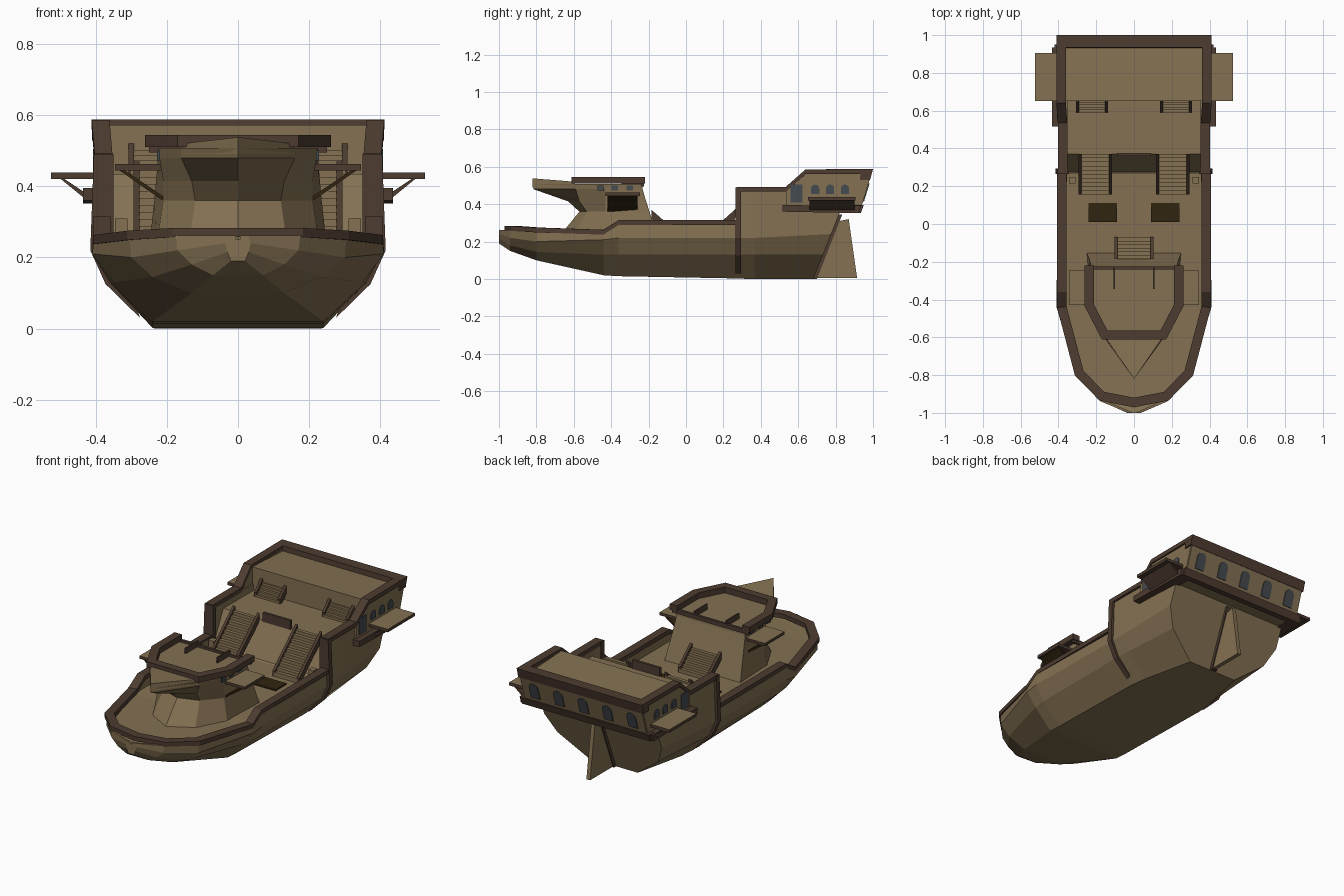
import bpy, bmesh, math
from mathutils import Vector

if "Cube" in bpy.data.objects:
    bpy.data.objects.remove(bpy.data.objects["Cube"])


def material(name, rgb):
    m = bpy.data.materials.new(name)
    m.diffuse_color = (*rgb, 1)
    m.use_nodes = True
    m.node_tree.nodes["Principled BSDF"].inputs["Base Color"].default_value = m.diffuse_color
    return m


TAN = material("tan planks", (0.23, 0.165, 0.085))
BROWN = material("dark brown trim", (0.075, 0.045, 0.03))
GLASS = material("grey glass", (0.06, 0.07, 0.08))
BLACK = material("hatch black", (0.03, 0.018, 0.005))


def make(name, bm, *mats):
    bmesh.ops.recalc_face_normals(bm, faces=bm.faces)
    me = bpy.data.meshes.new(name)
    bm.to_mesh(me)
    bm.free()
    for m in mats:
        me.materials.append(m)
    ob = bpy.data.objects.new(name, me)
    bpy.context.collection.objects.link(ob)
    return ob


def add_loft(bm, rings):
    vs = [[bm.verts.new(p) for p in r] for r in rings]
    n = len(vs[0])
    for a, b in zip(vs, vs[1:]):
        for i in range(n):
            j = (i + 1) % n
            bm.faces.new((a[i], a[j], b[j], b[i]))
    bm.faces.new(vs[0])
    bm.faces.new(vs[-1])


def loft(name, rings, mat):
    bm = bmesh.new()
    add_loft(bm, rings)
    return make(name, bm, mat)


def prism_x(name, yz, x0, x1, mat):
    return loft(name, [[(x, y, z) for y, z in yz] for x in (x0, x1)], mat)


def prism_y(name, xz, y0, y1, mat):
    return loft(name, [[(x, y, z) for x, z in xz] for y in (y0, y1)], mat)


def add_box(bm, x0, x1, y0, y1, z0, z1):
    add_loft(bm, [[(x0, y0, z), (x1, y0, z), (x1, y1, z), (x0, y1, z)] for z in (z0, z1)])


def box(name, x0, x1, y0, y1, z0, z1, mat, top=None):
    bm = bmesh.new()
    add_box(bm, x0, x1, y0, y1, z0, z1)
    ob = make(name, bm, mat, *([top] if top else []))
    if top:
        for p in ob.data.polygons:
            p.material_index = int(p.normal.z > 0.9)
    return ob


def rail(name, half, w, h, mat=BROWN):
    """Rectangular strip swept along a mirrored path with mitred plan corners."""
    pts = [Vector(p) for p in half]
    pts += [Vector((-p.x, p.y, p.z)) for p in reversed(pts) if p.x > 1e-4]
    rings = []
    for i, p in enumerate(pts):
        d1 = (p - pts[i - 1]) if i else pts[1] - p
        d2 = (pts[i + 1] - p) if i < len(pts) - 1 else d1
        a, b = [Vector((-d.y, d.x, 0)).normalized() for d in (d1, d2)]
        s = (a + b).normalized()
        s *= w / 2 / max(s.dot(a), 0.5)
        u = Vector((0, 0, h / 2))
        rings.append([p + s + u, p - s + u, p - s - u, p + s - u])
    return loft(name, rings, mat)


def window(name, c, U, V, w, h, arch=True):
    U, V = Vector(U).normalized(), Vector(V).normalized()
    N = U.cross(V)
    uv = [(-w / 2, 0), (w / 2, 0)]
    if arch:
        uv += [(w / 2 * math.cos(a * math.pi / 6), h - w / 2 + w / 2 * math.sin(a * math.pi / 6)) for a in range(7)]
    else:
        uv += [(w / 2, h), (-w / 2, h)]
    rings = [[Vector(c) + U * u + V * v + N * k for u, v in uv] for k in (-0.004, 0.004)]
    return loft(name, rings, GLASS)


def stairs(name, x0, x1, y0, z0, y1, z1, n):
    bm = bmesh.new()
    dy, dz = (y1 - y0) / n, (z1 - z0) / n
    for i in range(n):
        ya, yb = sorted((y0 + i * dy, y0 + (i + 1) * dy))
        add_box(bm, x0, x1, ya, yb, z0 + i * dz - 0.02, z0 + (i + 1) * dz)
    make(name + "_steps", bm, TAN)
    for x in (x0, x1):
        prism_x(name + "_stringer", [(y0, z0 - 0.02), (y0, z0 + 0.025), (y1, z1 + 0.025), (y1, z1 - 0.02)],
                x - 0.008, x + 0.008, BROWN)


# Hull with bulwarks and decks: y, bottom (w,z), chine (w,z), side (w,z), top (w,z), deck z
stations = [
    (-1.00, .02, .19, .03, .215, .035, .24, .03, .262, .25),
    (-.94, .07, .15, .13, .18, .17, .22, .175, .262, .235),
    (-.80, .13, .10, .24, .145, .30, .20, .305, .258, .23),
    (-.44, .24, .02, .35, .13, .41, .21, .405, .24, .23),
    (-.36, .24, .015, .36, .13, .41, .22, .405, .30, .235),
    (.265, .24, .003, .36, .13, .40, .22, .39, .30, .245),
    (.275, .24, .002, .36, .13, .40, .22, .39, .475, .25),
    (.37, .23, .0, .355, .13, .40, .22, .39, .475, .435),
    (.68, .16, .0, .33, .13, .385, .24, .385, .475, .435),
]
rings = []
for y, wb, zb, w1, z1, w2, z2, wt, zt, dk in stations:
    wi = max(wt - .035, .006)
    half = [(wb, zb), (w1, z1), (w2, z2), (wt, zt), (wi, zt), (wi, dk)]
    slant = .4 if y > .6 else 0
    rings.append([(x, y + slant * z, z) for x, z in half + [(-x, z) for x, z in reversed(half)]])
loft("hull", rings, TAN)

# Gunwale rails
rail("bow_and_waist_rail", [(.382, .27, .302), (.382, -.36, .302), (.382, -.44, .25), (.29, -.79, .262),
                            (.17, -.912, .27), (0, -.945, .27)], .05, .026)
rail("aft_rail", [(.378, .27, .48), (.378, .535, .48), (.386, .64, .573), (.386, .965, .575)], .05, .026)

for s in (1, -1):
    # Rib wrapped over the hull side, post at the quarterdeck step
    prism_y("side_rib", [(s * x, z) for x, z in
            [(.275, .03), (.372, .125), (.415, .22), (.405, .49), (.35, .49), (.35, .26), (.3, .1)]],
            .265, .295, BROWN)
    box("mooring_post", s * .31, s * .345, .215, .25, .24, .31, TAN)
    # Poop bulwark, lower gallery band, side wing and bracket
    prism_x("poop_bulwark", [(.535, .36), (.535, .475), (.64, .565), (.985, .57), (.92, .36)], s * .36, s * .402, TAN)
    prism_x("gallery_side_band", [(.515, .36), (.515, .395), (.935, .392), (.925, .352)], s * .36, s * .435, BROWN)
    box("aft_wing", s * .39, s * .525, .652, .905, .42, .438, BROWN, TAN)
    prism_y("aft_wing_bracket", [(s * .50, .422), (s * .49, .422), (s * .40, .362), (s * .43, .365)], .66, .9, BROWN)
    window("large_side_window", (s * .403, .59, .41), (0, s, 0), (0, 0, 1), .065, .095, False)
    for y in (.69, .77, .85):
        window("side_window", (s * .403, y, .455), (0, s, 0), (0, 0, 1), .045, .05)
    # Forecastle wing, bracket and windows
    box("fore_wing", s * .2, s * .345, -.43, -.245, .445, .462, BROWN, TAN)
    prism_y("fore_wing_bracket", [(s * .335, .446), (s * .32, .446), (s * .2, .365), (s * .215, .362)], -.42, -.26, BLACK)
    for y in (-.455, -.38, -.30):
        window("forecastle_window", (s * .223, y, .472), (0, s, 0), (0, 0, 1), .035, .028, False)
    # Hatch, stairs, forecastle hand rail
    box("hatch", s * .09, s * .24, .01, .11, .235, .25, BLACK)
    stairs("quarterdeck_stair", s * .125, s * .285, .155, .25, .37, .445, 10)
    stairs("poop_stair", s * .145, s * .30, .59, .435, .655, .50, 5)
    box("forecastle_hand_rail", s * .10, s * .108, -.345, -.225, .50, .54, BROWN)

# Poop cabin with raked stern and gently sloping roof
prism_x("poop_cabin", [(.65, .36), (.93, .36), (.985, .54), (.94, .558), (.65, .572)], -.375, .375, TAN)
prism_x("stern_wall", [(.9, .36), (.93, .36), (.985, .54), (.95, .54)], -.4, .4, TAN)
prism_x("stern_upper_band", [(.93, .53), (.984, .53), (1.0, .588), (.935, .588)], -.41, .41, BROWN)
prism_x("stern_lower_band", [(.9, .352), (.935, .352), (.95, .395), (.9, .395)], -.42, .42, BROWN)
for i in range(-2, 3):
    window("stern_window", (i * .16, .948, .415), (-1, 0, 0), (0, .055, .18), .06, .1)
box("quarterdeck_front_rail", -.09, .09, .36, .375, .43, .485, BROWN)

# Stern post and rudder
prism_x("stern_post", [(.66, .0), (.70, .0), (.835, .345), (.79, .345)], -.018, .018, BROWN)
prism_x("rudder", [(.695, .005), (.915, .005), (.87, .32), (.82, .31)], -.012, .012, TAN)

# Forecastle: lofted plan outlines, beak plate and rails
plans = [
    (.225, [(.25, -.15), (.23, -.43), (.14, -.60), (0, -.68)]),
    (.36, [(.235, -.195), (.21, -.43), (.12, -.53), (0, -.57)]),
    (.415, [(.23, -.213), (.21, -.43), (.13, -.57), (0, -.63)]),
    (.48, [(.225, -.232), (.22, -.43), (.16, -.59), (0, -.815)]),
    (.507, [(.225, -.235), (.225, -.43), (.16, -.60), (0, -.82)]),
]
loft("forecastle", [[(x, y, z) for x, y in h + [(-x, y) for x, y in reversed(h[:-1])]] for z, h in plans], TAN)
loft("beak", [[(-.16, -.595, .49), (.16, -.595, .49), (0, -.82, .49)],
              [(-.155, -.595, .52), (.155, -.595, .52), (0, -.82, .538)]], TAN)
rail("forecastle_rail", [(.237, -.22, .527), (.237, -.43, .527), (.155, -.588, .527)], .048, .034)
box("forecastle_back_sill", -.25, .25, -.24, -.225, .495, .52, BROWN)
stairs("forecastle_stair", -.095, .095, -.07, .245, -.185, .345, 6)
